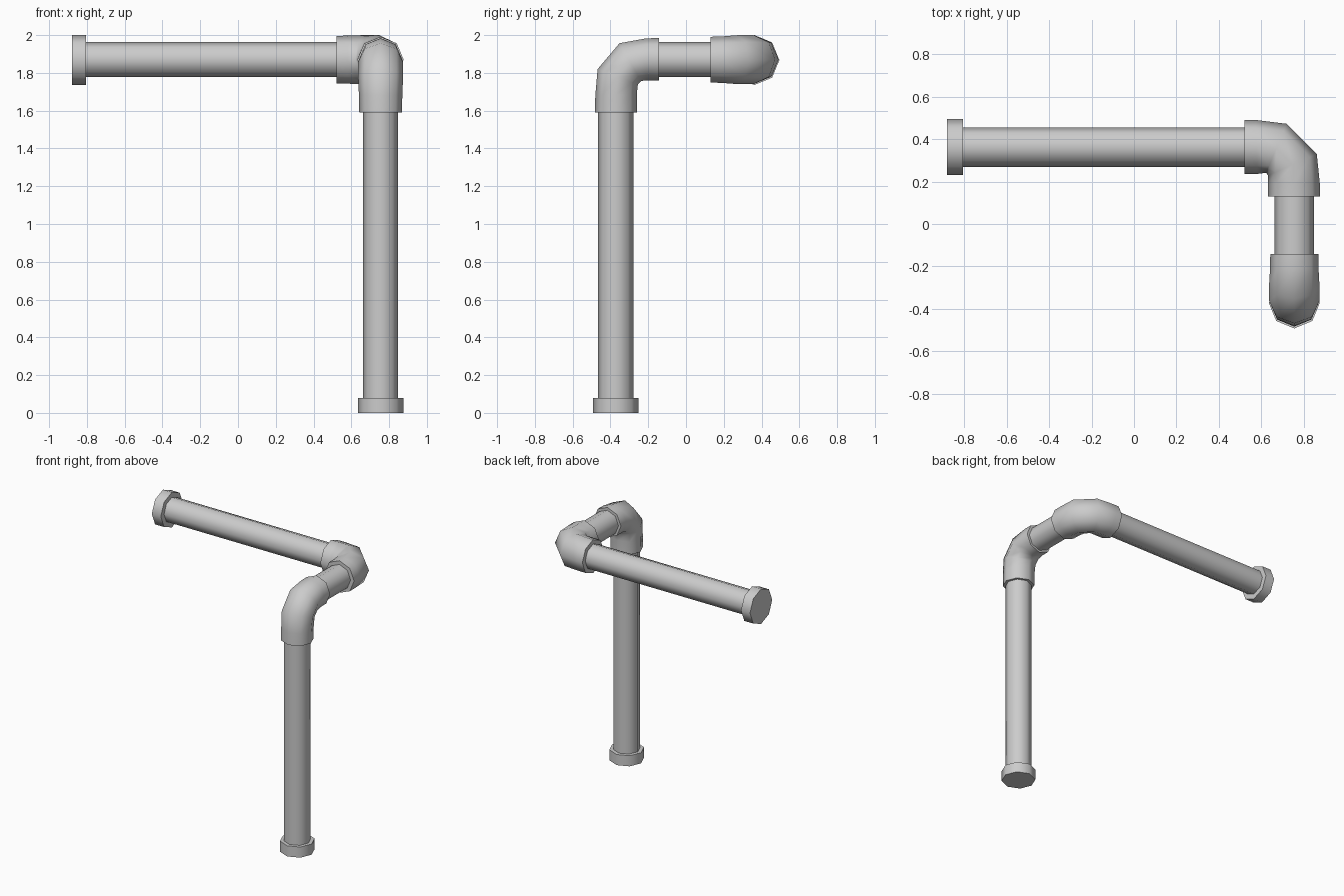
import bpy, bmesh, math
from mathutils import Vector

if "Cube" in bpy.data.objects:
    bpy.data.objects.remove(bpy.data.objects["Cube"])

SIDES = 8


def loft(name, rings):
    """Skin a list of 8-sided rings given as (outer, inner, side vector)."""
    bm = bmesh.new()
    loops = []
    for outer, inner, side in rings:
        o, i, s = Vector(outer), Vector(inner), Vector(side)
        c, u = (o + i) / 2, (o - i) / 2
        loops.append([bm.verts.new(c + u * math.cos(a) + s * math.sin(a))
                      for a in (2 * math.pi * k / SIDES for k in range(SIDES))])
    for a, b in zip(loops, loops[1:]):
        for k in range(SIDES):
            j = (k + 1) % SIDES
            bm.faces.new((a[k], a[j], b[j], b[k]))
    bm.faces.new(loops[0])
    bm.faces.new(loops[-1])
    bmesh.ops.recalc_face_normals(bm, faces=bm.faces)
    me = bpy.data.meshes.new(name)
    bm.to_mesh(me)
    bm.free()
    ob = bpy.data.objects.new(name, me)
    bpy.context.collection.objects.link(ob)
    bpy.ops.object.select_all(action='DESELECT')
    ob.select_set(True)
    bpy.context.view_layer.objects.active = ob
    bpy.ops.object.shade_smooth_by_angle(angle=math.radians(50))
    return ob


def tube(name, start, end, r):
    """Straight octagonal cylinder along one axis, corners on the axes."""
    a, b = Vector(start), Vector(end)
    d = (b - a).normalized()
    u = Vector((1, 0, 0)) if abs(d.x) < 0.5 else Vector((0, 0, 1))
    s = d.cross(u)
    return loft(name, [(p + u * r, p - u * r, s * r) for p in (a, b)])


X, YF, YB, Z = 0.755, -0.372, 0.3625, 1.870

# straight pipes
tube("upright_pipe", (X, YF, 0.04), (X, YF, 1.72), 0.093)
tube("middle_pipe", (X, -0.24, Z), (X, 0.22, Z), 0.093)
tube("long_pipe", (-0.84, YB, Z), (0.64, YB, Z), 0.093)

# end caps
tube("bottom_cap", (X, YF, 0), (X, YF, 0.08), 0.12)
tube("side_cap", (-0.88, YB, 1.868), (-0.805, YB, 1.868), 0.132)

# front elbow: (outer y, z), (inner y, z), half width
front = [((-0.483, 1.59), (-0.260, 1.59), 0.113),
         ((-0.480, 1.68), (-0.260, 1.69), 0.115),
         ((-0.468, 1.82), (-0.255, 1.738), 0.119),
         ((-0.352, 1.957), (-0.238, 1.757), 0.119),
         ((-0.210, 1.983), (-0.205, 1.761), 0.114),
         ((-0.142, 1.984), (-0.142, 1.761), 0.113)]
loft("front_elbow", [((X, *o), (X, *i), (w, 0, 0)) for o, i, w in front])

# back elbow: (outer x, y), (inner x, y), half width
back = [((0.521, 0.490), (0.521, 0.236), 0.126),
        ((0.573, 0.490), (0.582, 0.236), 0.127),
        ((0.719, 0.472), (0.622, 0.241), 0.130),
        ((0.861, 0.330), (0.632, 0.228), 0.130),
        ((0.875, 0.193), (0.632, 0.190), 0.123),
        ((0.877, 0.130), (0.632, 0.130), 0.121)]
loft("back_elbow", [((*o, Z), (*i, Z), (0, 0, w)) for o, i, w in back])
